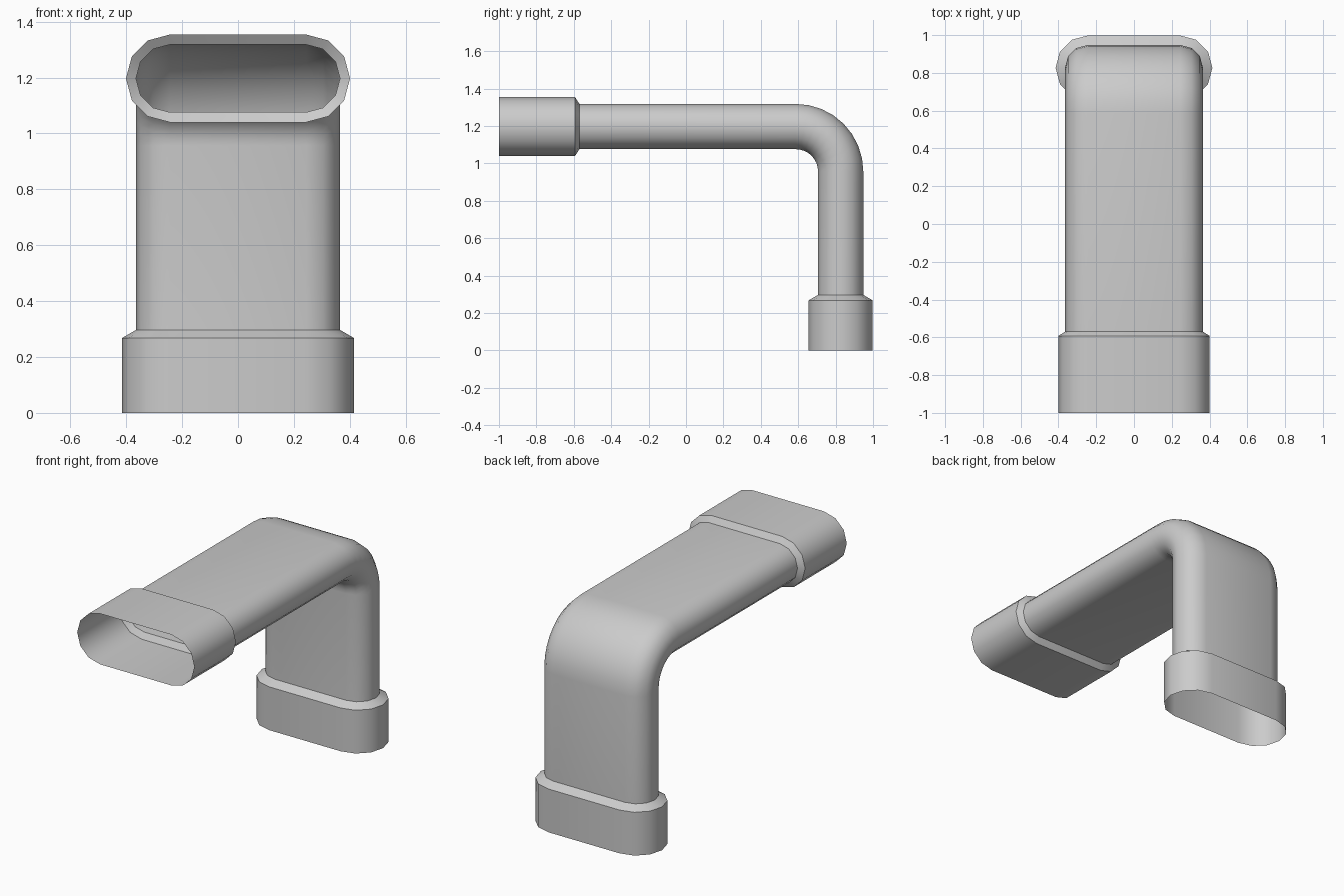
import bpy, bmesh
from math import sin, cos, pi, radians
from mathutils import Vector

cube = bpy.data.objects.get("Cube")
if cube:
    bpy.data.objects.remove(cube, do_unlink=True)

grey = bpy.data.materials.new("plain grey")
grey.use_nodes = True
colour = (0.6, 0.6, 0.6, 1)
grey.diffuse_color = colour
grey.node_tree.nodes["Principled BSDF"].inputs["Base Color"].default_value = colour

FLAT = 0.244        # half width of the flat sides
TUBE = 0.121        # end radius of the duct
TOP_Z = 1.197       # axis of the horizontal run
BACK_Y = 0.827      # axis of the vertical run
BEND = 0.24         # bend radius on the axis
END_SEGS, BEND_SEGS = 6, 8


def ring(y, z, angle, radius):
    """Flat-sided oval; angle 0 faces along y, 90 degrees faces down."""
    up = Vector((0, sin(angle), cos(angle)))
    points = []
    for side in (1, -1):
        for i in range(END_SEGS + 1):
            a = pi / 2 - pi * i / END_SEGS
            x = side * (FLAT + radius * cos(a))
            points.append(Vector((x, y, z)) + up * (side * radius * sin(a)))
    return points


def loft(name, stations):
    """Open-ended skin through a row of oval rings."""
    bm = bmesh.new()
    rings = [[bm.verts.new(p) for p in ring(*s)] for s in stations]
    for a, b in zip(rings, rings[1:]):
        for i in range(len(a)):
            j = (i + 1) % len(a)
            bm.faces.new((a[i], a[j], b[j], b[i]))
    bmesh.ops.recalc_face_normals(bm, faces=bm.faces)
    # Make the skin face outwards, away from the axis of the first ring
    face = bm.faces[0]
    face.normal_update()
    axis = Vector((0, stations[0][0], stations[0][1]))
    if face.normal.dot(face.calc_center_median() - axis) < 0:
        bmesh.ops.reverse_faces(bm, faces=bm.faces)
    mesh = bpy.data.meshes.new(name)
    bm.to_mesh(mesh)
    bm.free()
    mesh.materials.append(grey)
    obj = bpy.data.objects.new(name, mesh)
    bpy.context.collection.objects.link(obj)
    bpy.ops.object.select_all(action='DESELECT')
    obj.select_set(True)
    bpy.context.view_layer.objects.active = obj
    bpy.ops.object.shade_smooth_by_angle(angle=radians(40))


# Duct: horizontal run, bend, vertical run
path = [(-0.57, TOP_Z, 0, TUBE)]
for i in range(BEND_SEGS + 1):
    a = pi / 2 * i / BEND_SEGS
    path.append((BACK_Y - BEND + BEND * sin(a), TOP_Z - BEND + BEND * cos(a), a, TUBE))
path.append((BACK_Y, 0.297, pi / 2, TUBE))
loft("duct", path)

# Sockets with a short taper onto the duct
loft("front_socket", [(-1, TOP_Z, 0, 0.157), (-0.593, TOP_Z, 0, 0.157),
                      (-0.57, TOP_Z, 0, TUBE)])
loft("bottom_socket", [(BACK_Y, 0, pi / 2, 0.171), (BACK_Y, 0.268, pi / 2, 0.171),
                       (BACK_Y, 0.297, pi / 2, TUBE)])
